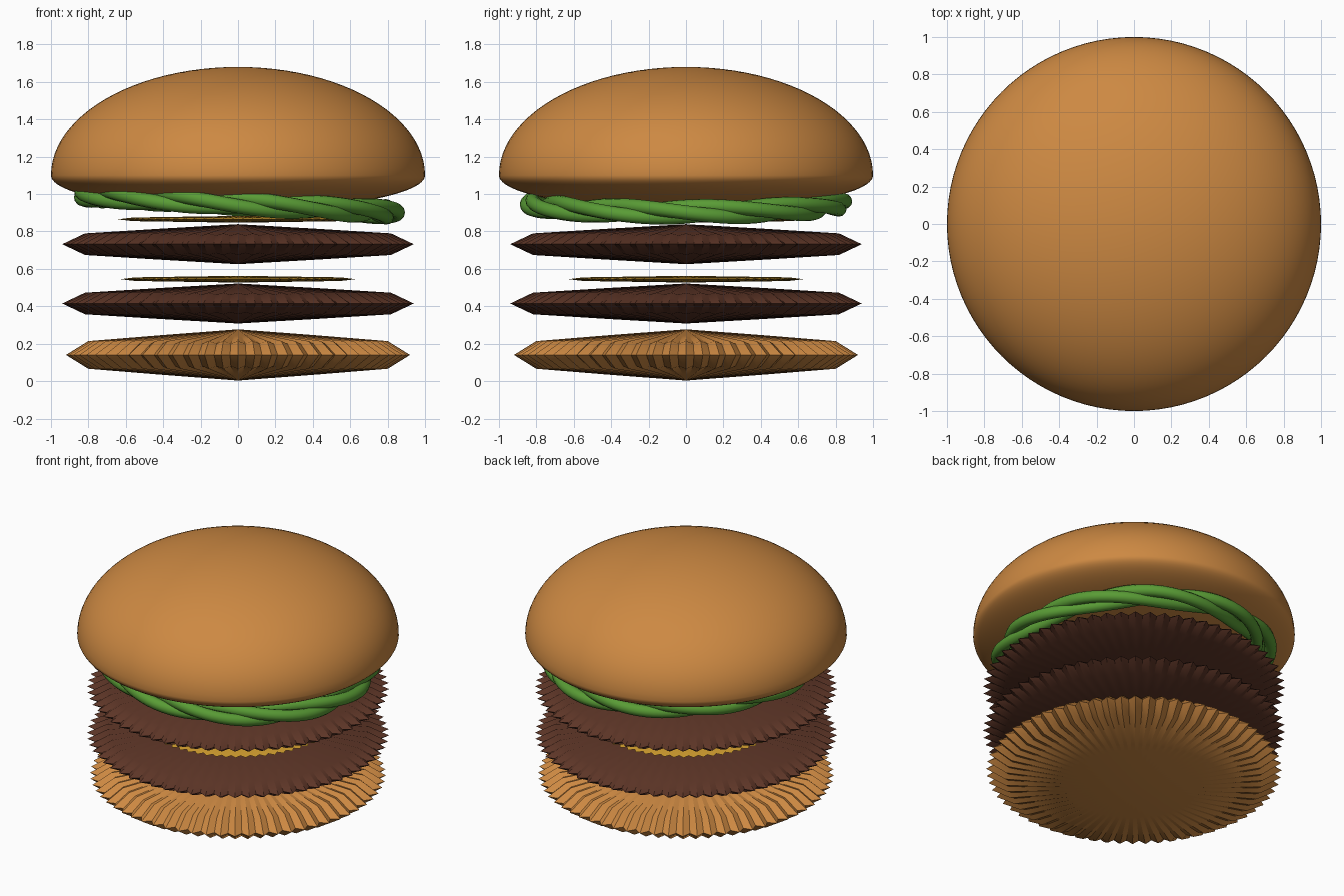
import bpy
import bmesh
from math import sin, cos, pi, radians

cube = bpy.data.objects.get("Cube")
if cube:
    bpy.data.objects.remove(cube)


def material(name, rgb):
    mat = bpy.data.materials.new(name)
    mat.use_nodes = True
    mat.diffuse_color = (*rgb, 1)
    mat.node_tree.nodes["Principled BSDF"].inputs["Base Color"].default_value = (*rgb, 1)
    return mat


BUN = material("toasted bun", (0.61, 0.25, 0.055))
MEAT = material("brown patty", (0.11, 0.036, 0.02))
CHEESE = material("golden cheese", (0.68, 0.36, 0.03))
LEAF = material("lettuce green", (0.10, 0.33, 0.036))


def finish(obj, mat, angle):
    obj.data.materials.append(mat)
    bpy.ops.object.select_all(action='DESELECT')
    obj.select_set(True)
    bpy.context.view_layer.objects.active = obj
    bpy.ops.object.shade_smooth_by_angle(angle=radians(angle))


def crimped_disc(name, mat, radius, half_height, z, teeth=64):
    """Double cone with radial pleats that end in a toothed rim."""
    bm = bmesh.new()
    # Each ring: ridge radius, ridge height, valley radius, valley height
    profile = [(0.45, 0.77, 0.45, 0.73), (0.87, 0.54, 0.85, 0.44),
               (1.0, 0.0, 0.95, 0.0),
               (0.87, -0.54, 0.85, -0.44), (0.45, -0.77, 0.45, -0.73)]
    count = teeth * 2
    rings = []
    for ridge_r, ridge_h, valley_r, valley_h in profile:
        ring = []
        for i in range(count):
            r, h = (valley_r, valley_h) if i % 2 else (ridge_r, ridge_h)
            a = 2 * pi * i / count
            ring.append(bm.verts.new((radius * r * cos(a), radius * r * sin(a),
                                      z + half_height * h)))
        rings.append(ring)
    top = bm.verts.new((0, 0, z + half_height))
    bottom = bm.verts.new((0, 0, z - half_height))
    for i in range(count):
        j = (i + 1) % count
        bm.faces.new((top, rings[0][i], rings[0][j]))
        bm.faces.new((bottom, rings[-1][j], rings[-1][i]))
        for upper, lower in zip(rings, rings[1:]):
            bm.faces.new((upper[i], lower[i], lower[j], upper[j]))
    mesh = bpy.data.meshes.new(name)
    bm.to_mesh(mesh)
    bm.free()
    obj = bpy.data.objects.new(name, mesh)
    bpy.context.collection.objects.link(obj)
    finish(obj, mat, 35)


# Stacked pleated layers
crimped_disc("bottom_bun", BUN, 0.92, 0.137, 0.14)
crimped_disc("lower_patty", MEAT, 0.94, 0.107, 0.415)
crimped_disc("lower_cheese", CHEESE, 0.63, 0.018, 0.545)
crimped_disc("upper_patty", MEAT, 0.94, 0.107, 0.732)
crimped_disc("upper_cheese", CHEESE, 0.645, 0.018, 0.865)

# Top bun: tall dome above the rim, shallow bowl below it
bpy.ops.mesh.primitive_uv_sphere_add(segments=96, ring_count=48, radius=1)
bun = bpy.context.object
bun.name = "top_bun"
for v in bun.data.vertices:
    v.co.z = 1.1 + v.co.z * (0.58 if v.co.z > 0 else 0.185)
finish(bun, BUN, 60)

# Lettuce: three strands twisted round a tilted ring, as one closed path
STRANDS, TWISTS, STEPS = 3, 11, 330
curve = bpy.data.curves.new("lettuce", 'CURVE')
curve.dimensions = '3D'
curve.bevel_depth = 0.038
curve.bevel_resolution = 4
path = curve.splines.new('POLY')
path.points.add(STEPS - 1)
for k, point in enumerate(path.points):
    a = 2 * pi * STRANDS * k / STEPS
    twist = a * TWISTS / STRANDS
    r = 0.80 + 0.055 * cos(twist)
    x = r * cos(a)
    point.co = (x, r * sin(a), 0.95 - 0.057 * x - 0.03 * sin(twist), 1)
path.use_cyclic_u = True
lettuce = bpy.data.objects.new("lettuce", curve)
bpy.context.collection.objects.link(lettuce)
bpy.ops.object.select_all(action='DESELECT')
lettuce.select_set(True)
bpy.context.view_layer.objects.active = lettuce
bpy.ops.object.convert(target='MESH')
finish(bpy.context.object, LEAF, 60)
